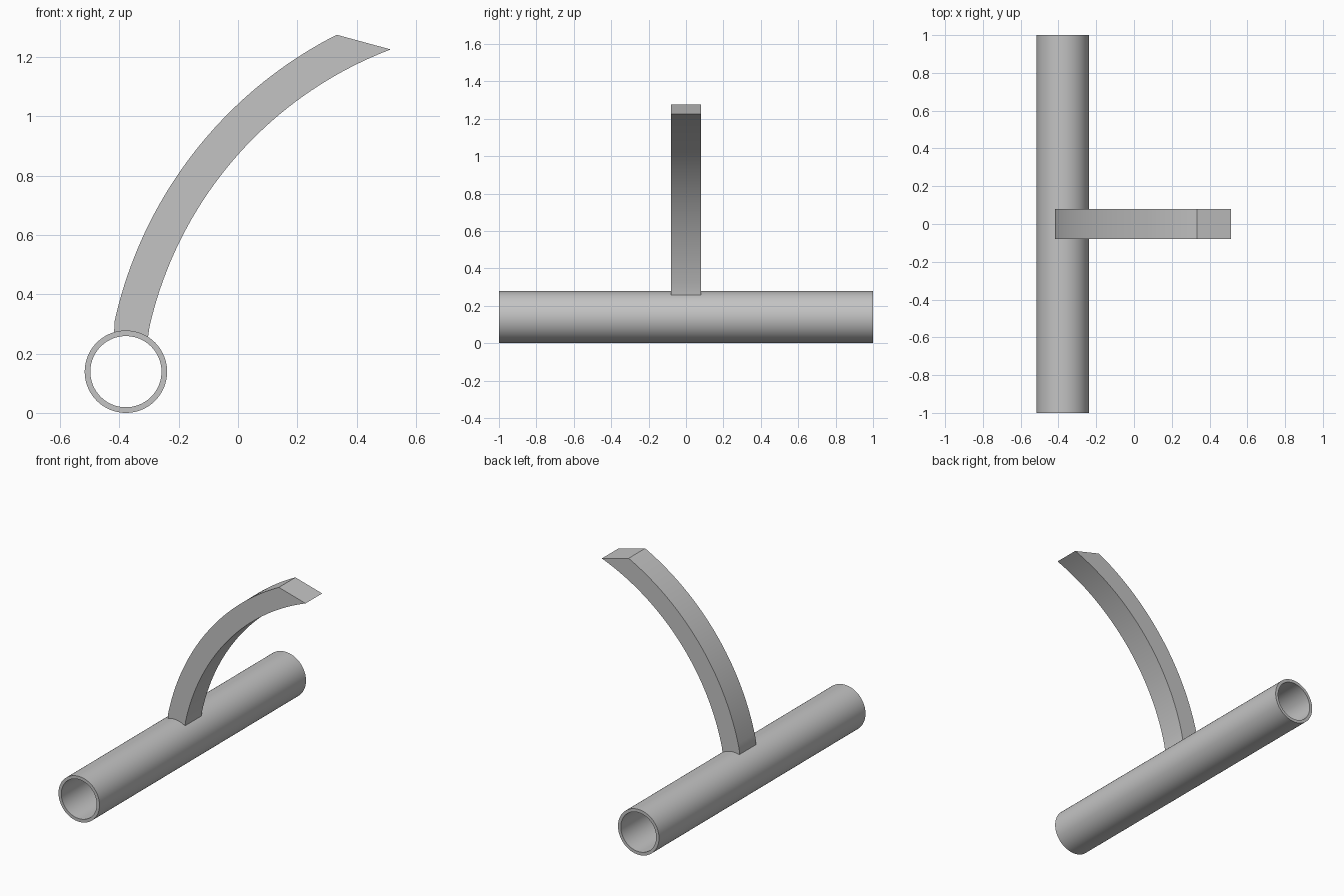
import bpy, bmesh
from math import sin, cos, radians, atan2

if "Cube" in bpy.data.objects:
    bpy.data.objects.remove(bpy.data.objects["Cube"], do_unlink=True)

grey = bpy.data.materials.new("plain grey")
grey.use_nodes = True
colour = (0.55, 0.55, 0.55, 1)
grey.diffuse_color = colour
grey.node_tree.nodes["Principled BSDF"].inputs["Base Color"].default_value = colour

TUBE = (-0.378, 0.139)      # tube axis in x, z
TUBE_R, BORE_R = 0.139, 0.12
HUB = (0.98, 0.0)           # centre of the arm's curve in x, z
OUTER_R, INNER_R = 1.43, 1.311


def arc(centre, radius, start, end, steps):
    """Points in x, z along a circular arc, both ends included."""
    angles = [start + (end - start) * i / steps for i in range(steps + 1)]
    return [(centre[0] + radius * cos(a), centre[1] + radius * sin(a)) for a in angles]


def angle(point):
    return atan2(point[1] - HUB[1], point[0] - HUB[0])


def finish(name, bm):
    bmesh.ops.recalc_face_normals(bm, faces=bm.faces)
    mesh = bpy.data.meshes.new(name)
    bm.to_mesh(mesh)
    bm.free()
    mesh.materials.append(grey)
    obj = bpy.data.objects.new(name, mesh)
    bpy.context.collection.objects.link(obj)
    bpy.ops.object.select_all(action="DESELECT")
    obj.select_set(True)
    bpy.context.view_layer.objects.active = obj
    bpy.ops.object.shade_smooth_by_angle(angle=radians(30))


# Hollow tube: a rectangular wall section carried round the axis
bm = bmesh.new()
rings = []
for radius, y in ((TUBE_R, -1), (TUBE_R, 1), (BORE_R, 1), (BORE_R, -1)):
    points = arc(TUBE, radius, 0, radians(360), 96)[:-1]
    rings.append([bm.verts.new((x, y, z)) for x, z in points])
for k, ring in enumerate(rings):
    following = rings[(k + 1) % len(rings)]
    for i in range(len(ring)):
        bm.faces.new((ring[i - 1], ring[i], following[i], following[i - 1]))
finish("tube", bm)

# Curved arm: saddle-shaped foot on the tube, two arcs and a slanted flat end
foot = arc(TUBE, TUBE_R, radians(106.5), radians(57.5), 12)
inner = arc(HUB, INNER_R, angle(foot[-1]), angle((0.515, 1.225)), 40)
outer = arc(HUB, OUTER_R, angle((0.333, 1.275)), angle(foot[0]), 40)
outline = foot + inner[1:] + outer[:-1]
bm = bmesh.new()
face = bm.faces.new([bm.verts.new((x, -0.08, z)) for x, z in outline])
side = bmesh.ops.extrude_face_region(bm, geom=[face], use_keep_orig=True)
moved = [v for v in side["geom"] if isinstance(v, bmesh.types.BMVert)]
bmesh.ops.translate(bm, verts=moved, vec=(0, 0.16, 0))
finish("curved_arm", bm)
